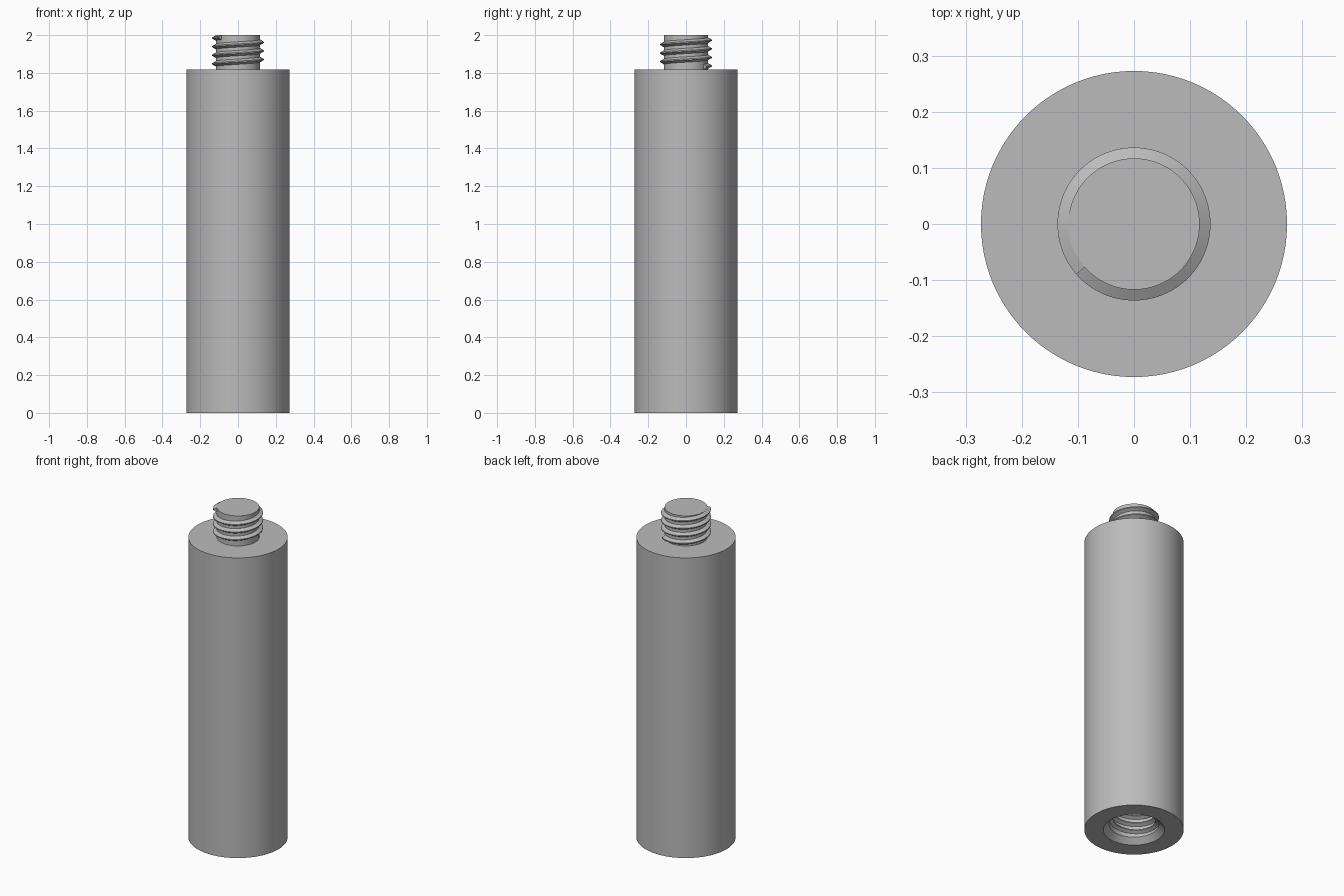
import bpy, bmesh, math

cube = bpy.data.objects.get("Cube")
if cube:
    bpy.data.objects.remove(cube, do_unlink=True)

U = 1 / 22            # one thread pitch
BODY_TOP, TOP = 40 * U, 44 * U
MAJOR, MINOR = 3 * U, 0.117
HOLE_DEPTH = 10 * U
SEGS = 96

steel = bpy.data.materials.new("grey steel")
steel.use_nodes = True
colour = (0.5, 0.5, 0.5, 1)
steel.diffuse_color = colour
steel.node_tree.nodes["Principled BSDF"].inputs["Base Color"].default_value = colour


def finish(bm, name):
    bmesh.ops.remove_doubles(bm, verts=bm.verts, dist=1e-5)
    bmesh.ops.recalc_face_normals(bm, faces=bm.faces)
    mesh = bpy.data.meshes.new(name)
    bm.to_mesh(mesh)
    bm.free()
    mesh.materials.append(steel)
    obj = bpy.data.objects.new(name, mesh)
    bpy.context.collection.objects.link(obj)
    bpy.ops.object.select_all(action='DESELECT')
    obj.select_set(True)
    bpy.context.view_layer.objects.active = obj
    bpy.ops.object.shade_smooth_by_angle(angle=math.radians(30))
    return obj


def lathe(name, profile):
    """Revolve (radius, z) points around the vertical axis."""
    bm = bmesh.new()
    verts = [bm.verts.new((r, 0, z)) for r, z in profile]
    edges = [bm.edges.new(pair) for pair in zip(verts, verts[1:])]
    bmesh.ops.spin(bm, geom=verts + edges, cent=(0, 0, 0), axis=(0, 0, 1),
                   angle=math.tau, steps=SEGS, use_merge=True)
    return finish(bm, name)


def thread(name, root, crest, z_start, start_deg, turns, z_min, z_max):
    """Sweep a trapezoid ridge along a right-handed helix."""
    bm = bmesh.new()
    base, tip = 0.0145, 0.003
    section = [(root, -base), (crest, -tip), (crest, tip), (root, base)]
    steps = round(turns * SEGS)
    rings = []
    for i in range(steps + 1):
        t = turns * i / steps
        a = math.radians(start_deg) + math.tau * t
        rings.append([bm.verts.new((r * math.cos(a), r * math.sin(a),
                                    min(max(z_start + t * U + dz, z_min), z_max)))
                      for r, dz in section])
    for a, b in zip(rings, rings[1:]):
        for j in range(4):
            k = (j + 1) % 4
            bm.faces.new((a[j], a[k], b[k], b[j]))
    bm.faces.new(rings[0])
    bm.faces.new(rings[-1])
    return finish(bm, name)


# Cylindrical body with a countersunk blind hole underneath
lathe("body", [(0, HOLE_DEPTH), (MAJOR, HOLE_DEPTH), (MAJOR, 0.032), (MAJOR + 0.032, 0),
               (6 * U, 0), (6 * U, BODY_TOP), (0, BODY_TOP)])

# Stud core on top
lathe("stud_core", [(MINOR, BODY_TOP), (MINOR, TOP), (0, TOP)])

# Outer thread on the stud, inner thread in the hole
thread("stud_thread", MINOR - 0.0005, MAJOR, 1.832, 52, 3.47, BODY_TOP, TOP - 0.0003)
thread("hole_thread", MAJOR + 0.0005, MINOR, 0.045, 52, 8.5, 0.031, HOLE_DEPTH)
